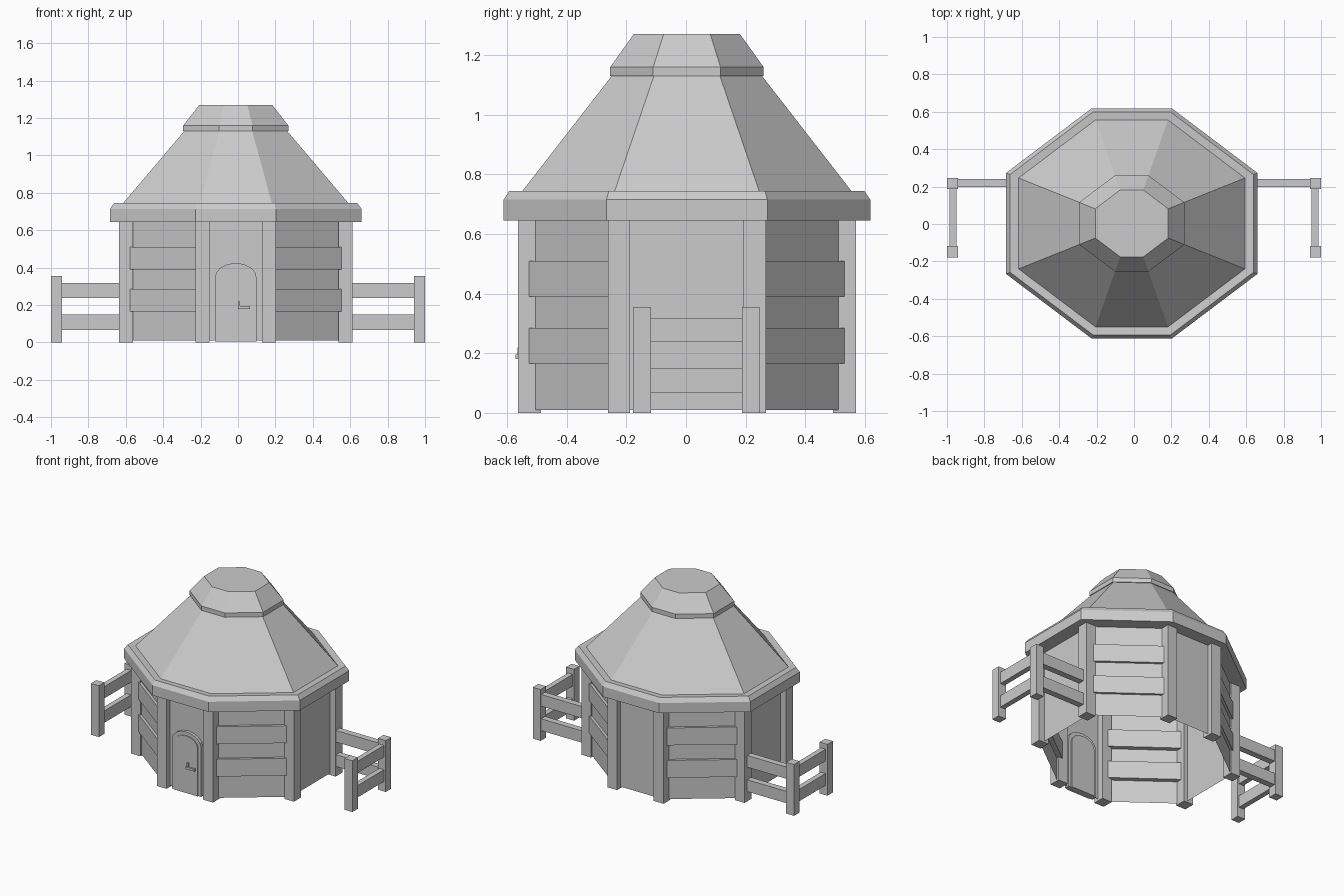
import bpy, bmesh, math
from mathutils import Matrix

if "Cube" in bpy.data.objects:
    bpy.data.objects.remove(bpy.data.objects["Cube"])

CX, CY = -0.012, 0.003          # hut centre
A, B, C, D = 0.672, 0.27, 0.215, 0.615   # eave octagon: side x/y, front x/y


def finish(name, bm):
    bmesh.ops.recalc_face_normals(bm, faces=bm.faces)
    me = bpy.data.meshes.new(name)
    bm.to_mesh(me)
    bm.free()
    ob = bpy.data.objects.new(name, me)
    bpy.context.collection.objects.link(ob)
    return ob


def box(name, x, y, z, rot=0.0):
    """Box from (min, max) ranges, turned about its own centre."""
    bm = bmesh.new()
    size = [r[1] - r[0] for r in (x, y, z)]
    mid = [(r[0] + r[1]) / 2 for r in (x, y, z)]
    m = Matrix.Translation(mid) @ Matrix.Rotation(rot, 4, 'Z') @ Matrix.Diagonal((*size, 1))
    bmesh.ops.create_cube(bm, size=1, matrix=m)
    return finish(name, bm)


def octagon_stack(name, levels, caps=True):
    """Stretched octagon lofted through (scale, z) levels."""
    bm = bmesh.new()
    shape = [(A, -B), (A, B), (C, D), (-C, D), (-A, B), (-A, -B), (-C, -D), (C, -D)]
    rings = [[bm.verts.new((CX + x * s, CY + y * s, z)) for x, y in shape] for s, z in levels]
    for lo, hi in zip(rings, rings[1:]):
        for i in range(8):
            j = (i + 1) % 8
            bm.faces.new((lo[i], lo[j], hi[j], hi[i]))
    if caps:
        bm.faces.new(rings[0])
        bm.faces.new(rings[-1])
    return finish(name, bm)


def arch(name, half, spring, top, y0, y1, z0=0.005, steps=8):
    """Arched slab extruded along y."""
    bm = bmesh.new()
    pts = [(half, z0)]
    for i in range(steps + 1):
        a = math.pi * i / steps
        pts.append((half * math.cos(a), spring + (top - spring) * math.sin(a)))
    pts.append((-half, z0))
    face = bm.faces.new([bm.verts.new((CX + x, y0, z)) for x, z in pts])
    ext = bmesh.ops.extrude_face_region(bm, geom=[face])
    bmesh.ops.translate(bm, vec=(0, y1 - y0, 0),
                        verts=[v for v in ext['geom'] if isinstance(v, bmesh.types.BMVert)])
    return finish(name, bm)


def span(centre, sign, a, b):
    return tuple(sorted((centre + sign * a, centre + sign * b)))


# Walls and roof
octagon_stack("walls", [(0.862, 0.01), (0.862, 0.66)], caps=False)
octagon_stack("roof", [(1, 0.645), (1, 0.715), (0.968, 0.745), (0.90, 0.742), (0.41, 1.13)])
octagon_stack("roof_cap", [(0.418, 1.13), (0.418, 1.16), (0.29, 1.27)])

# Corner posts and diagonal cladding boards, in all four quadrants
tilt = math.atan2(0.297, 0.394)
for sx in (-1, 1):
    for sy in (-1, 1):
        box("end_post", span(CX, sx, 0.14, 0.215), span(CY, sy, 0.49, 0.567), (0, 0.65))
        box("side_post", span(CX, sx, 0.55, 0.624), span(CY, sy, 0.19, 0.265), (0, 0.65))
        mx, my = CX + sx * 0.378, CY + sy * 0.375
        for z in ((0.165, 0.285), (0.39, 0.51)):
            box("cladding_board", (mx - 0.233, mx + 0.233), (my - 0.025, my + 0.025), z,
                -sx * sy * tilt)

# Door with frame and handle
arch("door_frame", 0.112, 0.345, 0.425, -0.547, -0.515)
arch("door", 0.09, 0.335, 0.40, -0.553, -0.505)
box("handle_plate", (0.0, 0.012), (-0.565, -0.55), (0.18, 0.22))
box("handle_lever", (0.0, 0.065), (-0.572, -0.56), (0.18, 0.196))

# Side fences
for s in (-1, 1):
    box("fence_post_back", span(0, s, 0.94, 1.0), (0.187, 0.247), (0, 0.355))
    box("fence_post_front", span(0, s, 0.94, 1.0), (-0.178, -0.118), (0, 0.355))
    for z in ((0.068, 0.15), (0.237, 0.318)):
        box("fence_rail_wall", span(0, s, 0.57, 0.96), (0.197, 0.24), z)
        box("fence_rail_side", span(0, s, 0.95, 0.986), (-0.13, 0.2), z)
